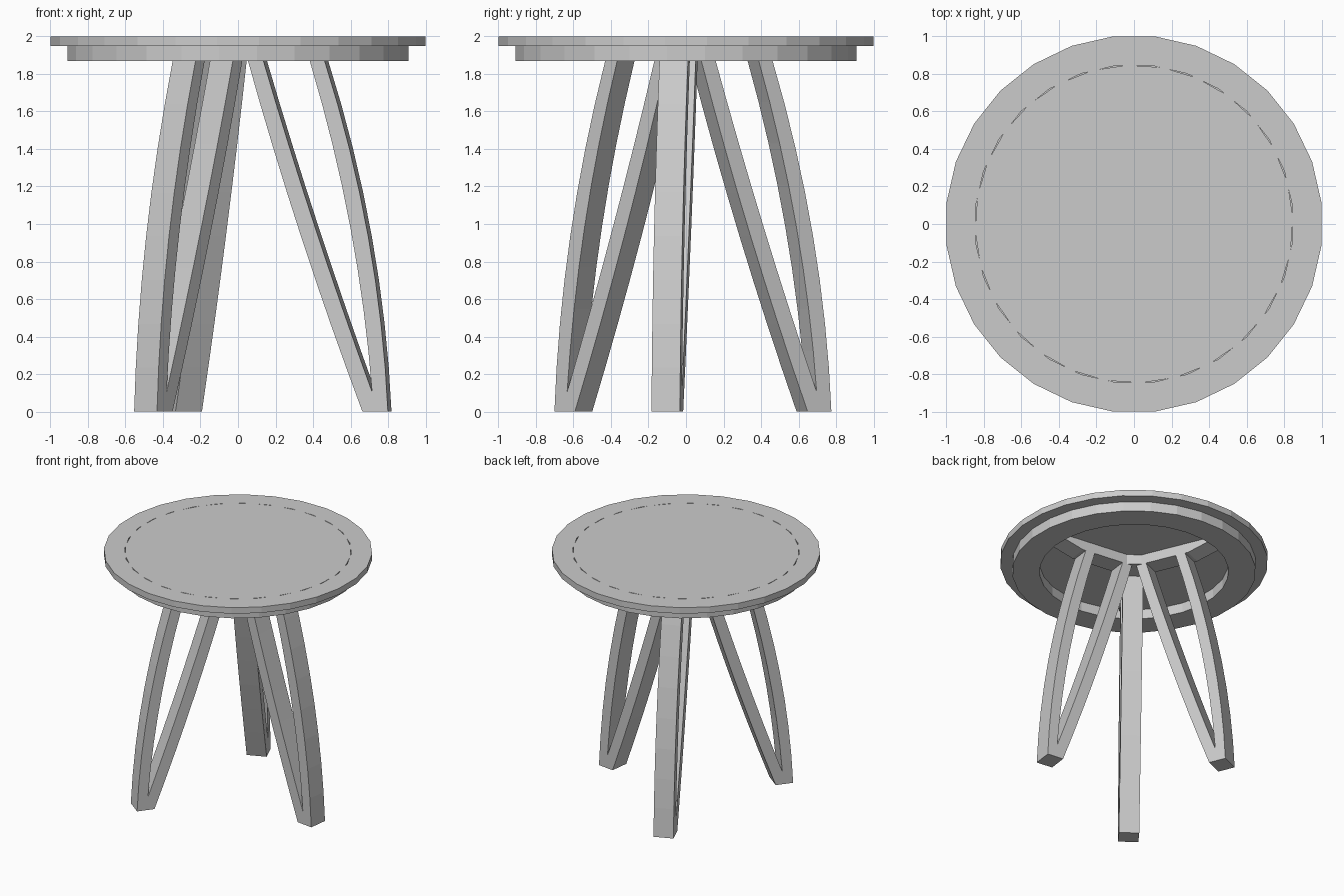
import bpy, bmesh
from math import cos, sin, pi, radians
from mathutils import Matrix

cube = bpy.data.objects.get("Cube")
if cube:
    bpy.data.objects.remove(cube, do_unlink=True)

grey = bpy.data.materials.new("light grey")
grey.use_nodes = True
colour = (0.6, 0.6, 0.6, 1)
grey.diffuse_color = colour
grey.node_tree.nodes["Principled BSDF"].inputs["Base Color"].default_value = colour

SIDES = 28
TOP = 2.0
PLATE = 1.95   # underside of the table top
RIM = 1.87     # underside of the rim below it
WIDTH = 0.153  # thickness of the legs


def add_object(name, bm):
    bmesh.ops.recalc_face_normals(bm, faces=bm.faces)
    mesh = bpy.data.meshes.new(name)
    bm.to_mesh(mesh)
    bm.free()
    mesh.materials.append(grey)
    obj = bpy.data.objects.new(name, mesh)
    bpy.context.collection.objects.link(obj)
    return obj


def lathe(name, profile, phase=0.5):
    """Turn a closed (radius, z) outline around the z axis."""
    bm = bmesh.new()
    rings = []
    for i in range(SIDES):
        a = 2 * pi * (i + phase) / SIDES
        rings.append([bm.verts.new((r * cos(a), r * sin(a), z)) for r, z in profile])
    n = len(profile)
    for i in range(SIDES):
        a, b = rings[i], rings[(i + 1) % SIDES]
        for j in range(n):
            k = (j + 1) % n
            bm.faces.new((a[j], b[j], b[k], a[k]))
    return add_object(name, bm)


def tube(name, inner, outer, low, high):
    return lathe(name, [(inner, low), (outer, low), (outer, high), (inner, high)])


def disc(name, radius, low, high, phase):
    bm = bmesh.new()
    bmesh.ops.create_cone(bm, cap_ends=True, segments=SIDES, radius1=radius,
                          radius2=radius, depth=high - low,
                          matrix=Matrix.Translation((0, 0, (low + high) / 2))
                          @ Matrix.Rotation(2 * pi * phase / SIDES, 4, "Z"))
    return add_object(name, bm)


def slab(name, outline, angle):
    """Extrude a (radius, z) outline sideways and swing it to an angle."""
    bm = bmesh.new()
    face = bm.faces.new([bm.verts.new((r, -WIDTH / 2, z)) for r, z in outline])
    new = bmesh.ops.extrude_face_region(bm, geom=[face])["geom"]
    bmesh.ops.translate(bm, vec=(0, WIDTH, 0),
                        verts=[v for v in new if isinstance(v, bmesh.types.BMVert)])
    bmesh.ops.rotate(bm, verts=bm.verts, matrix=Matrix.Rotation(angle, 3, "Z"))
    bmesh.ops.translate(bm, verts=bm.verts, vec=(0, -0.006, 0))
    return add_object(name, bm)


def arc(start, middle, end, steps=8):
    """Points of a parabola r(z) through three (r, z) points."""
    (r0, z0), (r1, z1), (r2, z2) = start, middle, end
    points = []
    for i in range(steps + 1):
        z = z0 + (z2 - z0) * i / steps
        r = (r0 * (z - z1) * (z - z2) / ((z0 - z1) * (z0 - z2))
             + r1 * (z - z0) * (z - z2) / ((z1 - z0) * (z1 - z2))
             + r2 * (z - z0) * (z - z1) / ((z2 - z0) * (z2 - z1)))
        points.append((r, z))
    return points


# Table top: outer ring, inlaid disc and the rim underneath
tube("top_ring", 0.85, 1.006, PLATE, TOP)
disc("top_inlay", 0.848, PLATE, TOP, 0.2)
tube("under_rim", 0.71, 0.915, RIM, PLATE)

# Forked leg: a curved outer strut and a slanted inner strut from one foot
crotch = (0.73, 0.105)
leg = arc((0.815, 0), (0.697, 1), (0.475, RIM))
leg += reversed(arc(crotch, (0.61, 1), (0.395, RIM)))
leg += arc(crotch, (0.418, 1), (0.146, RIM))[1:]
leg += reversed(arc((0.678, 0), (0.343, 0.95), (0.063, RIM)))

# Support arm that carries the leg under the top
arm = [(-0.12, RIM), (0.5, RIM), (0.68, 1.92), (0.68, PLATE), (-0.12, PLATE)]

for i, place in enumerate(("left", "back", "front")):
    angle = radians(-7.2 + 120 * i)
    slab(place + "_leg", leg, angle)
    slab(place + "_support_arm", arm, angle)
